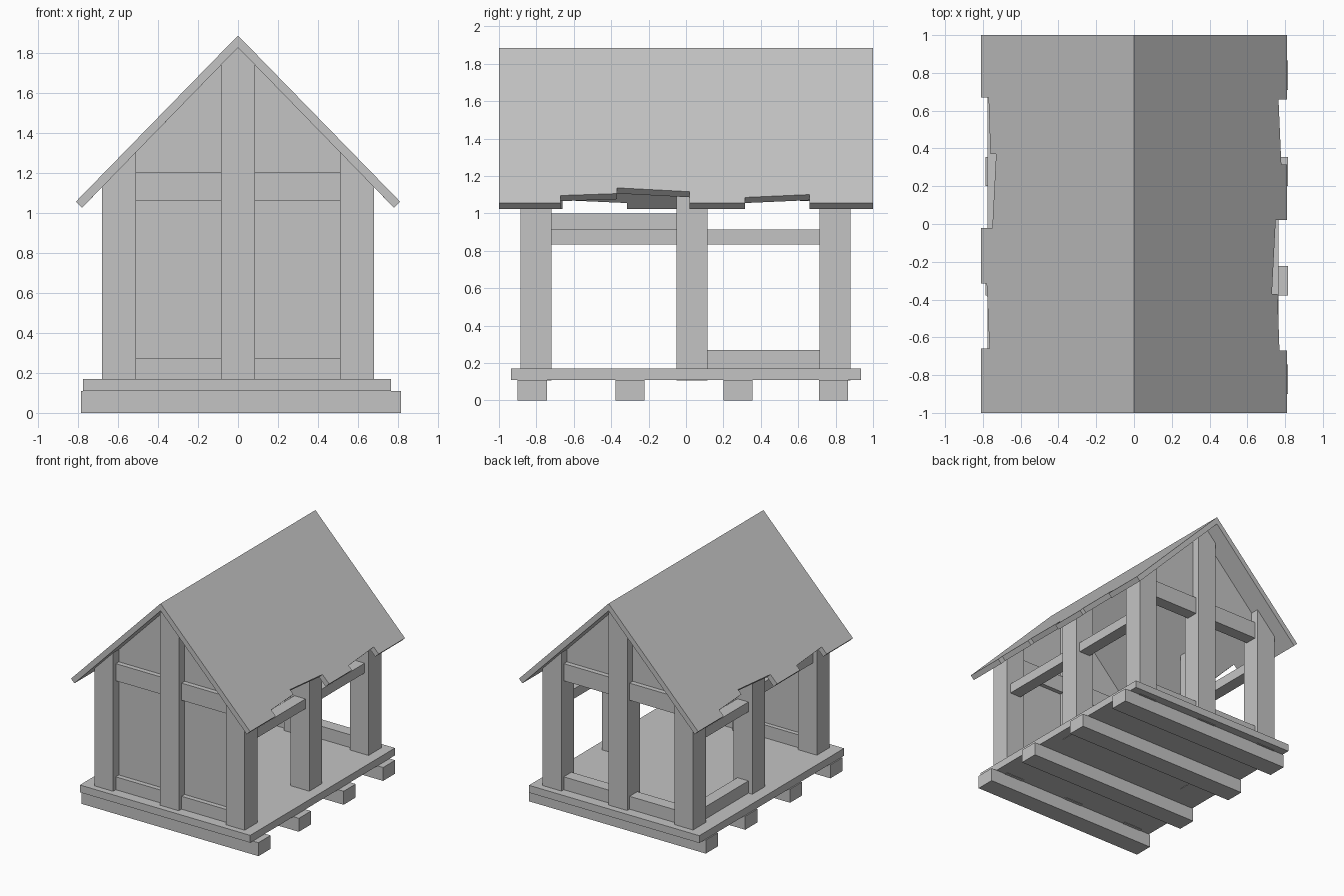
import bpy, bmesh

cube = bpy.data.objects.get("Cube")
if cube:
    bpy.data.objects.remove(cube, do_unlink=True)

grey = bpy.data.materials.new("plain grey")
grey.use_nodes = True
colour = (0.55, 0.55, 0.55, 1)
grey.diffuse_color = colour
for node in grey.node_tree.nodes:
    if node.type == 'BSDF_PRINCIPLED':
        node.inputs["Base Color"].default_value = colour

RIDGE, SLOPE = 1.885, 1.025
UNDER = RIDGE - 0.06


def solid(name, lower, upper):
    """Closed solid between two matching outlines."""
    bm = bmesh.new()
    a = [bm.verts.new(p) for p in lower]
    b = [bm.verts.new(p) for p in upper]
    bm.faces.new(a)
    bm.faces.new(b[::-1])
    n = len(a)
    for i in range(n):
        j = (i + 1) % n
        bm.faces.new((a[i], b[i], b[j], a[j]))
    bmesh.ops.recalc_face_normals(bm, faces=bm.faces)
    mesh = bpy.data.meshes.new(name)
    bm.to_mesh(mesh)
    bm.free()
    mesh.materials.append(grey)
    obj = bpy.data.objects.new(name, mesh)
    bpy.context.collection.objects.link(obj)
    return obj


def prism(name, profile, y0, y1):
    return solid(name, [(x, y0, z) for x, z in profile], [(x, y1, z) for x, z in profile])


def box(name, x0, x1, y0, y1, z0, z1):
    return prism(name, [(x0, z0), (x1, z0), (x1, z1), (x0, z1)], y0, y1)


def under_roof(name, x0, x1, y0, y1, z0):
    """Upright part whose top is cut to the roof slope."""
    xs = [x1, 0, x0] if x0 < 0 < x1 else [x1, x0]
    top = [(x, UNDER - SLOPE * abs(x) + 0.003) for x in xs]
    return prism(name, [(x0, z0), (x1, z0)] + top, y0, y1)


# Foundation and floor
for i, y in enumerate((-0.822, -0.3, 0.278, 0.788)):
    box(f"foundation_beam_{i + 1}", -0.785, 0.815, y - 0.078, y + 0.078, 0, 0.11)
box("floor", -0.775, 0.765, -0.935, 0.935, 0.11, 0.17)

# Posts
ROWS = {"front": (-0.885, -0.72), "middle": (-0.05, 0.115), "back": (0.715, 0.88)}
for row, (y0, y1) in ROWS.items():
    under_roof(f"{row}_left_post", 0.51, 0.68, y0, y1, 0.107)
    under_roof(f"{row}_right_post", -0.68, -0.51, y0, y1, 0.107)
    if row != "middle":
        under_roof(f"{row}_centre_post", -0.085, 0.085, y0, y1, 0.107)

# Rails and sills between the end posts
for end, y in (("front", -0.8), ("back", 0.8)):
    for side, x0, x1 in (("left", 0.085, 0.51), ("right", -0.51, -0.085)):
        box(f"{end}_{side}_sill", x0, x1, y - 0.05, y + 0.05, 0.17, 0.275)
        box(f"{end}_{side}_rail", x0, x1, y - 0.05, y + 0.05, 1.06, 1.2)

# Wall panels
under_roof("front_wall_panel", -0.52, 0.52, -0.81, -0.785, 0.17)
under_roof("back_gable_panel", -0.52, 0.52, 0.785, 0.81, 1.1)

# Side rails, the right front one set higher
FRONT_BAY, BACK_BAY = (-0.72, -0.05), (0.115, 0.715)
box("left_front_rail", 0.545, 0.645, *FRONT_BAY, 0.835, 0.915)
box("left_back_rail", 0.545, 0.645, *BACK_BAY, 0.835, 0.915)
box("right_front_rail", -0.645, -0.545, *FRONT_BAY, 0.915, 1.0)
box("right_back_rail", -0.645, -0.545, *BACK_BAY, 0.835, 0.915)
box("right_back_sill", -0.645, -0.545, *BACK_BAY, 0.17, 0.27)

# Roof slopes with broken eaves, the second turned half way round
EAVE = [(0.81, -1), (0.81, -0.67), (0.77, -0.67), (0.76, -0.37), (0.73, -0.37),
        (0.75, 0.02), (0.81, 0.02), (0.81, 0.315), (0.78, 0.315), (0.765, 0.66),
        (0.81, 0.66), (0.81, 1)]
outer = [(0, -1, RIDGE)] + [(x, y, RIDGE - SLOPE * x) for x, y in EAVE] + [(0, 1, RIDGE)]
inner = [(x - 0.031, y, z - 0.03) if x else (x, y, UNDER) for x, y, z in outer]
for name, s in (("left_roof", 1), ("right_roof", -1)):
    solid(name, [(s * x, s * y, z) for x, y, z in inner],
          [(s * x, s * y, z) for x, y, z in outer])
